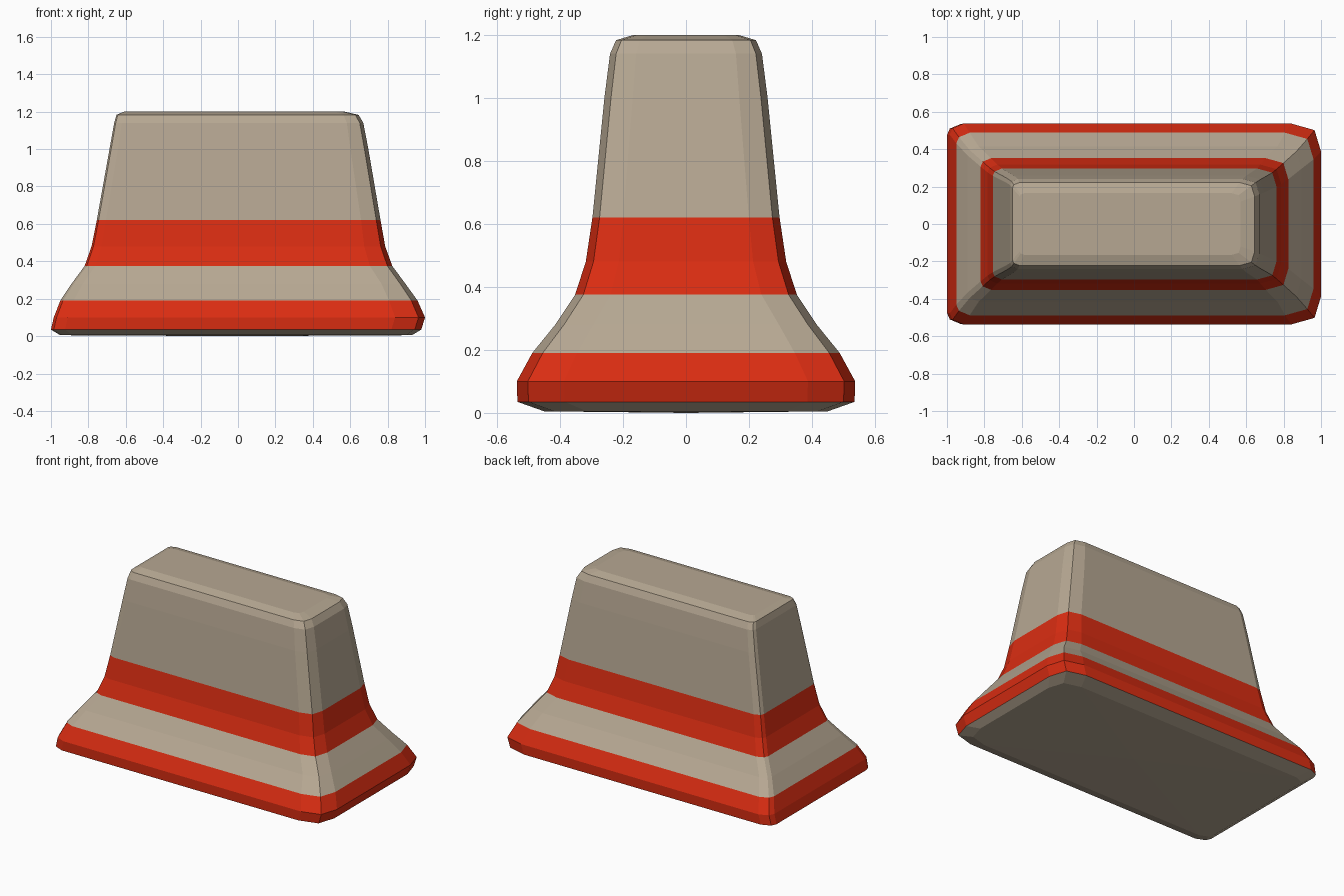
import bpy, bmesh

if "Cube" in bpy.data.objects:
    bpy.data.objects.remove(bpy.data.objects["Cube"])


def material(name, rgb):
    m = bpy.data.materials.new(name)
    m.diffuse_color = (*rgb, 1)
    m.use_nodes = True
    m.node_tree.nodes["Principled BSDF"].inputs["Base Color"].default_value = m.diffuse_color
    return m


concrete = material("concrete", (0.47, 0.39, 0.29))
red = material("red_paint", (0.70, 0.026, 0.006))

# Profile of the body: z, left half length, right half length, half depth, corner scale
PROFILE = [
    (0.005, 0.95, 0.93, 0.45, 0.9),
    (0.035, 1.00, 0.98, 0.535, 1.0),
    (0.10, 0.985, 1.00, 0.537, 1.0),
    (0.19, 0.95, 0.96, 0.488, 0.95),
    (0.28, 0.89, 0.895, 0.415, 0.8),
    (0.375, 0.82, 0.825, 0.352, 0.75),
    (0.48, 0.783, 0.787, 0.318, 0.7),
    (0.62, 0.755, 0.762, 0.297, 0.65),
    (1.00, 0.687, 0.697, 0.259, 0.6),
    (1.14, 0.662, 0.67, 0.241, 0.55),
    (1.183, 0.65, 0.645, 0.222, 0.5),
    (1.20, 0.61, 0.57, 0.165, 0.3),
]
RED_BANDS = {1, 2, 5, 6}


def ring(left, right, depth, s):
    # right corners are broadly rounded, left corners have a tighter bevel
    r = [(right, depth - 0.15 * s), (right - 0.035 * s, depth - 0.035 * s),
         (right - 0.16 * s, depth)]
    l = [(-left + 0.075 * s, depth), (-left + 0.015 * s, depth - 0.025 * s),
         (-left, depth - 0.06 * s)]
    half = r + l
    return half + [(x, -y) for x, y in reversed(half)]


# Barrier body lofted through the rings
bm = bmesh.new()
rings = [[bm.verts.new((x, y, z)) for x, y in ring(*dims)] for z, *dims in PROFILE]
for i, (a, b) in enumerate(zip(rings, rings[1:])):
    n = len(a)
    for k in range(n):
        f = bm.faces.new((a[k], a[(k + 1) % n], b[(k + 1) % n], b[k]))
        f.material_index = int(i in RED_BANDS)

# Flat top and barely domed underside
bm.faces.new(rings[-1])
centre = bm.verts.new((0, 0, 0))
for k in range(n):
    bm.faces.new((rings[0][(k + 1) % n], rings[0][k], centre))
bmesh.ops.recalc_face_normals(bm, faces=bm.faces)

mesh = bpy.data.meshes.new("barrier_body")
bm.to_mesh(mesh)
bm.free()
mesh.materials.append(concrete)
mesh.materials.append(red)
bpy.context.collection.objects.link(bpy.data.objects.new("barrier_body", mesh))
